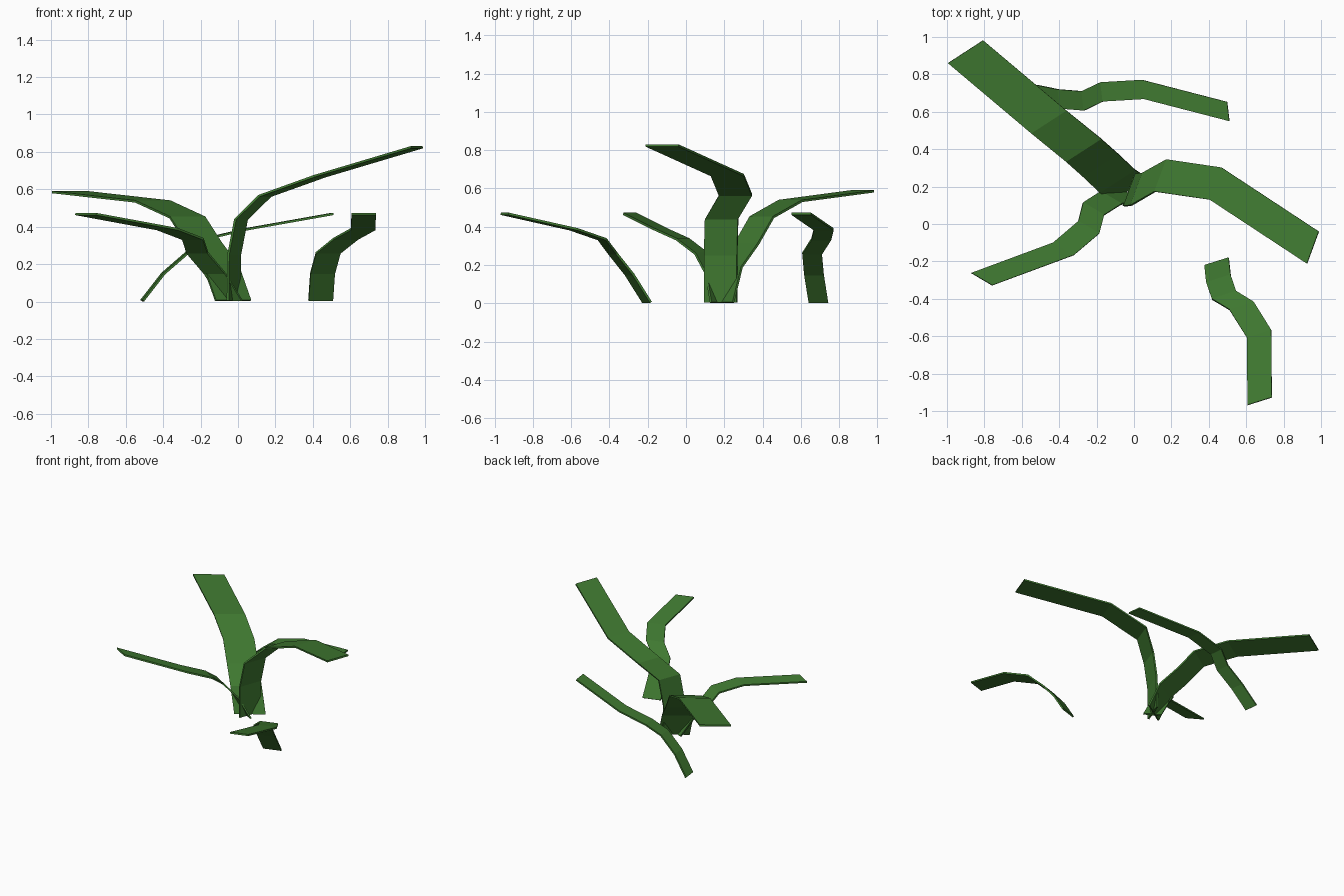
import bpy

green = bpy.data.materials.new("leaf_green")
green.diffuse_color = (0.05, 0.19, 0.03, 1)


def blade(name, width, path):
    """Bent strip: left-edge path swept by a horizontal width vector."""
    verts = []
    for x, y, z in path:
        verts += [(x, y, z), (x + width[0], y + width[1], z)]
    faces = [(2 * i, 2 * i + 1, 2 * i + 3, 2 * i + 2) for i in range(len(path) - 1)]
    mesh = bpy.data.meshes.new(name)
    mesh.from_pydata(verts, [], faces)
    mesh.materials.append(green)
    ob = bpy.data.objects.new(name, mesh)
    bpy.context.collection.objects.link(ob)
    # thin leaf thickness
    mod = ob.modifiers.new("thickness", 'SOLIDIFY')
    mod.thickness = 0.012
    mod.offset = 0
    return ob


# tall blade leaning right
blade("tall_right_blade", (0.063, 0.172), [
    (-0.055, 0.095, 0.005), (-0.052, 0.095, 0.25), (-0.015, 0.10, 0.44),
    (0.112, 0.173, 0.565), (0.405, 0.13, 0.67), (0.925, -0.212, 0.825)])

# wide blade leaning back left
blade("wide_back_left_blade", (0.188, 0.122), [
    (-0.12, 0.125, 0.005), (-0.185, 0.17, 0.19), (-0.275, 0.255, 0.31),
    (-0.365, 0.335, 0.45), (-0.55, 0.485, 0.535), (-0.995, 0.86, 0.585)])

# short blade leaning front left
blade("front_left_blade", (0.112, -0.066), [
    (-0.09, 0.195, 0.005), (-0.18, 0.172, 0.15), (-0.273, 0.113, 0.26),
    (-0.298, 0.015, 0.335), (-0.433, -0.10, 0.387), (-0.87, -0.262, 0.468)])

# detached blade at the back
blade("back_blade", (0.012, -0.103), [
    (-0.518, 0.743, 0.005), (-0.405, 0.72, 0.15), (-0.278, 0.71, 0.26),
    (-0.178, 0.758, 0.335), (0.042, 0.771, 0.387), (0.498, 0.653, 0.468)])

# detached blade at the front right
blade("front_right_blade", (0.13, 0.041), [
    (0.377, -0.224, 0.005), (0.387, -0.315, 0.15), (0.417, -0.402, 0.26),
    (0.51, -0.458, 0.335), (0.604, -0.608, 0.387), (0.607, -0.968, 0.468)])
